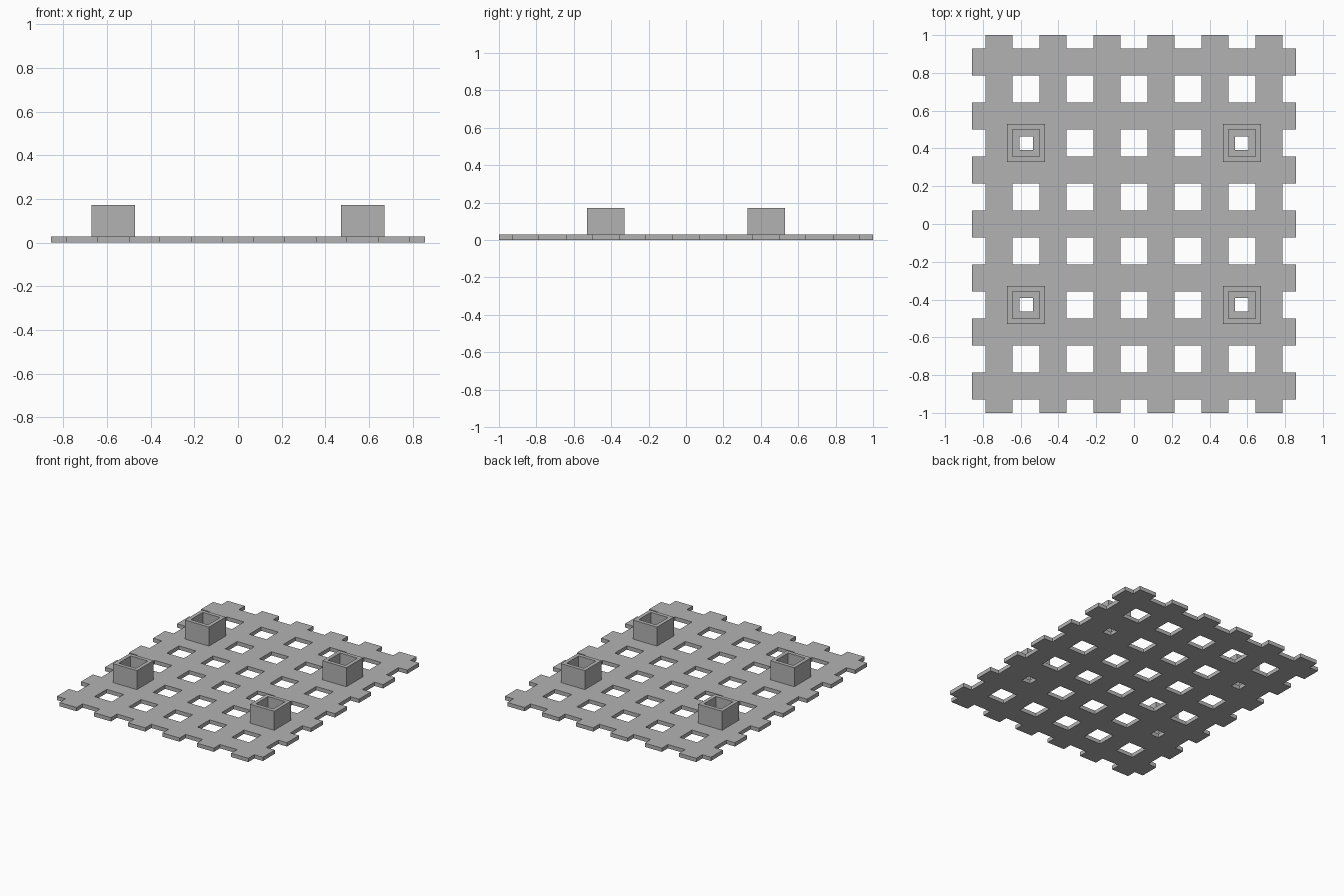
import bpy
import bmesh

if "Cube" in bpy.data.objects:
    bpy.data.objects.remove(bpy.data.objects["Cube"], do_unlink=True)

U = 1 / 7            # width of one bar or hole
PLATE = 0.2 * U      # plate thickness
TOP = 1.2 * U        # height of the sockets

grey = bpy.data.materials.new("plain grey")
grey.use_nodes = True
colour = (0.45, 0.45, 0.45, 1)
grey.diffuse_color = colour
grey.node_tree.nodes["Principled BSDF"].inputs["Base Color"].default_value = colour


def finish(bm, name):
    bmesh.ops.recalc_face_normals(bm, faces=bm.faces[:])
    mesh = bpy.data.meshes.new(name)
    bm.to_mesh(mesh)
    bm.free()
    mesh.materials.append(grey)
    obj = bpy.data.objects.new(name, mesh)
    bpy.context.collection.objects.link(obj)
    return obj


def edges_of(half):
    """Grid lines at half steps, clipped to the half width of the plate."""
    return [-half] + [i - half + 0.5 for i in range(2 * half)] + [half]


def square_ring(name, x, y, outer, inner, low, high):
    """Square tube swept from a rectangular cross-section."""
    bm = bmesh.new()
    profile = [(outer, low), (outer, high), (inner, high), (inner, low)]
    corners = [(-1, -1), (1, -1), (1, 1), (-1, 1)]
    loops = [[bm.verts.new((x + sx * r, y + sy * r, z)) for sx, sy in corners]
             for r, z in profile]
    for i in range(4):
        a, b = loops[i], loops[(i + 1) % 4]
        for k in range(4):
            n = (k + 1) % 4
            bm.faces.new((a[k], a[n], b[n], b[k]))
    return finish(bm, name)


# Lattice plate: crossing bars, open where neither bar passes
bm = bmesh.new()
xs, ys = edges_of(6), edges_of(7)
verts = [[bm.verts.new((x * U, y * U, 0)) for y in ys] for x in xs]
for i in range(len(xs) - 1):
    for j in range(len(ys) - 1):
        if i % 2 or j % 2:
            bm.faces.new((verts[i][j], verts[i + 1][j],
                          verts[i + 1][j + 1], verts[i][j + 1]))
bmesh.ops.delete(bm, geom=[v for v in bm.verts if not v.link_faces], context='VERTS')
grown = bmesh.ops.extrude_face_region(bm, geom=bm.faces[:])["geom"]
bmesh.ops.translate(bm, vec=(0, 0, PLATE),
                    verts=[g for g in grown if isinstance(g, bmesh.types.BMVert)])
finish(bm, "lattice_plate")

# Four square sockets, each with a floor pierced by a small hole
for sx, side in ((-1, "right"), (1, "left")):
    for sy, end in ((-1, "front"), (1, "back")):
        x, y = sx * 4 * U, sy * 3 * U
        square_ring(f"{end}_{side}_socket", x, y, 0.7 * U, U / 2, PLATE, TOP)
        square_ring(f"{end}_{side}_socket_floor", x, y, U / 2, U / 4, 0, PLATE)
